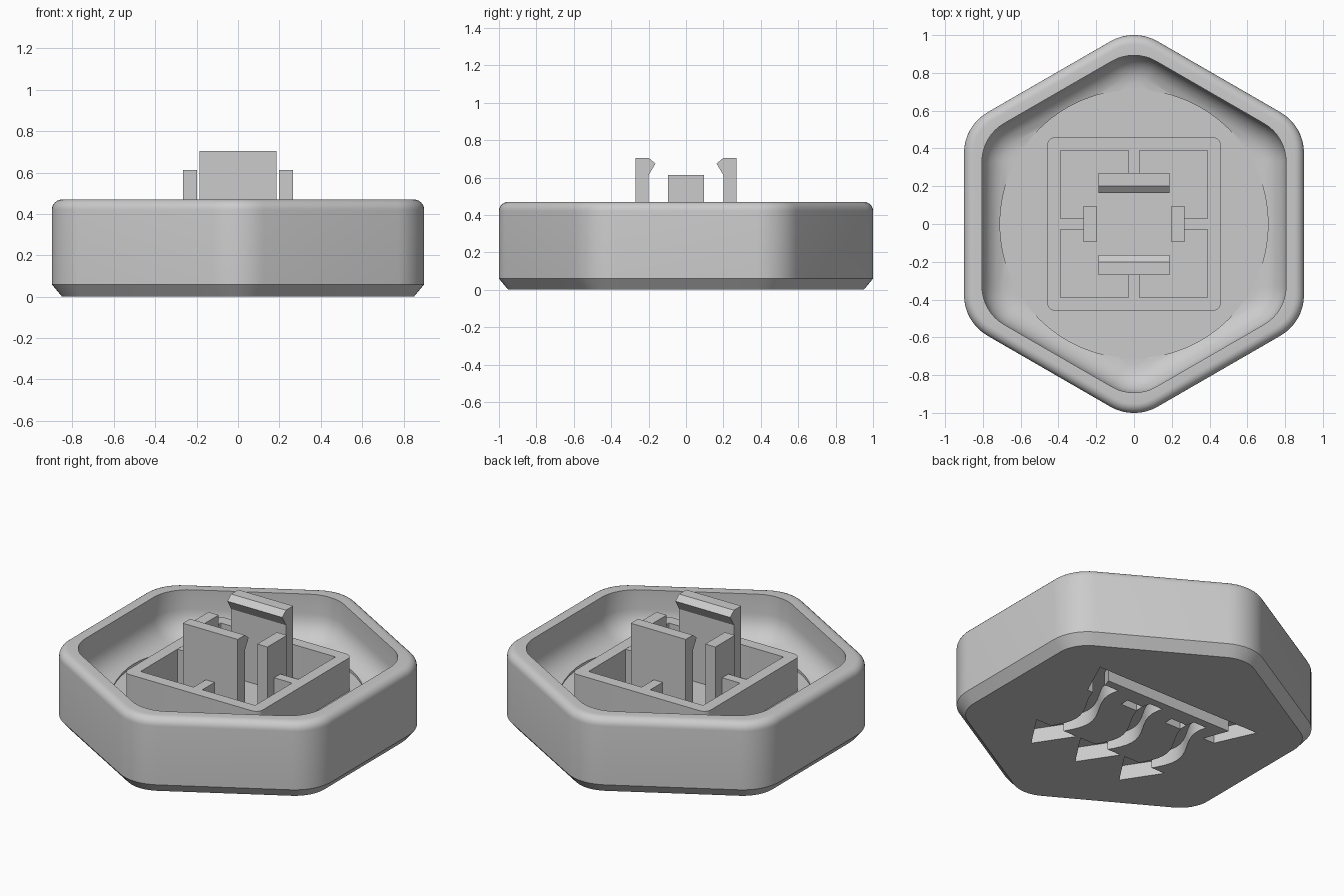
import bpy, bmesh, math

cube = bpy.data.objects.get("Cube")
if cube:
    bpy.data.objects.remove(cube)

grey = bpy.data.materials.new("light_grey")
grey.use_nodes = True
grey.diffuse_color = (0.6, 0.6, 0.6, 1)
grey.node_tree.nodes["Principled BSDF"].inputs["Base Color"].default_value = (0.6, 0.6, 0.6, 1)

FLOOR, RIM, BOX_TOP, ENGRAVE = 0.2, 0.47, 0.4, 0.09


def finish(name, bm):
    bmesh.ops.recalc_face_normals(bm, faces=bm.faces)
    mesh = bpy.data.meshes.new(name)
    bm.to_mesh(mesh)
    bm.free()
    mesh.materials.append(grey)
    obj = bpy.data.objects.new(name, mesh)
    bpy.context.collection.objects.link(obj)
    return obj


def rounded_polygon(sides, apothem, radius, steps=8):
    """Outline of a regular polygon with rounded corners."""
    half = math.pi / sides
    reach = (apothem - radius) / math.cos(half)
    pts = []
    for k in range(sides):
        corner = half + 2 * k * half
        for i in range(steps + 1):
            a = corner - half + 2 * half * i / steps
            pts.append((reach * math.cos(corner) + radius * math.cos(a),
                        reach * math.sin(corner) + radius * math.sin(a)))
    return pts


def loft(name, sides, rings, closed=False):
    """Skin a stack of (apothem, corner radius, height) outlines."""
    bm = bmesh.new()
    loops = [[bm.verts.new((x, y, z)) for x, y in rounded_polygon(sides, a, r)]
             for a, r, z in rings]
    pairs = list(zip(loops, loops[1:]))
    if closed:
        pairs.append((loops[-1], loops[0]))
    else:
        bm.faces.new(loops[0])
        bm.faces.new(loops[-1])
    for low, high in pairs:
        for i in range(len(low)):
            j = (i + 1) % len(low)
            bm.faces.new((low[i], low[j], high[j], high[i]))
    return finish(name, bm)


def prism(name, pts, lo, hi, along_x=False):
    """Extrude an outline along z, or a (y, z) outline along x."""
    place = (lambda a, b, h: (h, a, b)) if along_x else (lambda a, b, h: (a, b, h))
    bm = bmesh.new()
    ends = [[bm.verts.new(place(a, b, h)) for a, b in pts] for h in (lo, hi)]
    for end in ends:
        bm.faces.new(end)
    for i in range(len(pts)):
        j = (i + 1) % len(pts)
        bm.faces.new((ends[0][i], ends[0][j], ends[1][j], ends[1][i]))
    return finish(name, bm)


def block(name, x0, x1, y0, y1, z0, z1):
    return prism(name, [(x0, y0), (x1, y0), (x1, y1), (x0, y1)], z0, z1)


def cut(target, cutter):
    mod = target.modifiers.new("cut", "BOOLEAN")
    mod.operation, mod.solver, mod.object = "DIFFERENCE", "EXACT", cutter
    bpy.context.view_layer.objects.active = target
    bpy.ops.object.modifier_apply(modifier=mod.name)
    bpy.data.objects.remove(cutter)


# Hexagonal tray: bottom chamfer, rounded rim, inner wall filleted into the floor
quarter = [math.pi / 2 * i / 6 for i in range(7)]
rings = [(0.85, 0.2, 0), (0.9, 0.25, 0.06)]
rings += [(0.85 + 0.05 * math.cos(t), 0.2 + 0.05 * math.cos(t), RIM - 0.05 + 0.05 * math.sin(t))
          for t in quarter]
rings.append((0.805, 0.235, RIM))
rings += [(0.655 + 0.15 * math.cos(t), 0.085 + 0.15 * math.cos(t), FLOOR + 0.15 * (1 - math.sin(t)))
          for t in quarter]
tray = loft("hex_tray", 6, rings)

# Shallow round seat trimmed into the floor
seat = [(0.71 * math.cos(math.tau * i / 64), 0.71 * math.sin(math.tau * i / 64)) for i in range(64)]
cut(tray, prism("seat_cutter", seat, FLOOR - 0.005, 0.3))

# Engraved underside: three wavy arrows
for cx in (-0.32, 0, 0.32):
    head = [(cx - 0.145, -0.29), (cx, -0.51), (cx + 0.145, -0.29)]
    cut(tray, prism("arrow_head_cutter", head, -0.1, ENGRAVE))
    wave = []
    for i in range(15):
        t = i / 14
        wave.append((cx - 0.06 * math.sin(math.tau * 0.85 * t), -0.3 + 0.55 * t))
    stem = [(x - 0.045, y) for x, y in wave] + [(x + 0.045, y) for x, y in reversed(wave)]
    cut(tray, prism("arrow_stem_cutter", stem, -0.1, ENGRAVE - 0.001))

# Engraved underside: flared frame with a broken lower edge
cut(tray, block("frame_bar_cutter", -0.5, 0.5, 0.3, 0.385, -0.1, ENGRAVE))
for s in (-1, 1):
    side = [(s * 0.57, 0.386), (s * 0.46, 0.146), (s * 0.38, 0.146), (s * 0.47, 0.386)]
    cut(tray, prism("frame_side_cutter", side, -0.1, ENGRAVE - 0.002))
    cut(tray, block("frame_dash_cutter", s * 0.16 - 0.055, s * 0.16 + 0.055, 0.145, 0.2,
                    -0.1, ENGRAVE))

# Square wall around the mount
base = FLOOR - 0.02
wall = loft("square_wall", 4, [(0.46, 0.045, base), (0.46, 0.045, BOX_TOP),
                               (0.39, 0.004, BOX_TOP), (0.39, 0.004, base)], closed=True)

# Hooked clips front and back, plain posts left and right, ribs tying them to the wall
for s, y_name, x_name in ((-1, "front", "right"), (1, "back", "left")):
    hook = [(0.27, base), (0.27, 0.705), (0.2, 0.705), (0.163, 0.675), (0.2, 0.613), (0.2, base)]
    prism(y_name + "_clip", [(s * y, z) for y, z in hook], -0.187, 0.187, along_x=True)
    block(x_name + "_post", s * 0.198, s * 0.267, -0.095, 0.095, base, 0.613) if s > 0 else \
        block(x_name + "_post", -0.267, -0.198, -0.095, 0.095, base, 0.613)
    block(y_name + "_rib", -0.03, 0.03, s * 0.265, s * 0.395, base, BOX_TOP - 0.001)
    block(x_name + "_rib", s * 0.262, s * 0.395, -0.03, 0.03, base, BOX_TOP - 0.001)

# Smooth the curved surfaces, keeping hard edges
bpy.ops.object.select_all(action="DESELECT")
for obj in (tray, wall):
    obj.select_set(True)
bpy.context.view_layer.objects.active = tray
bpy.ops.object.shade_smooth_by_angle(angle=math.radians(30))
